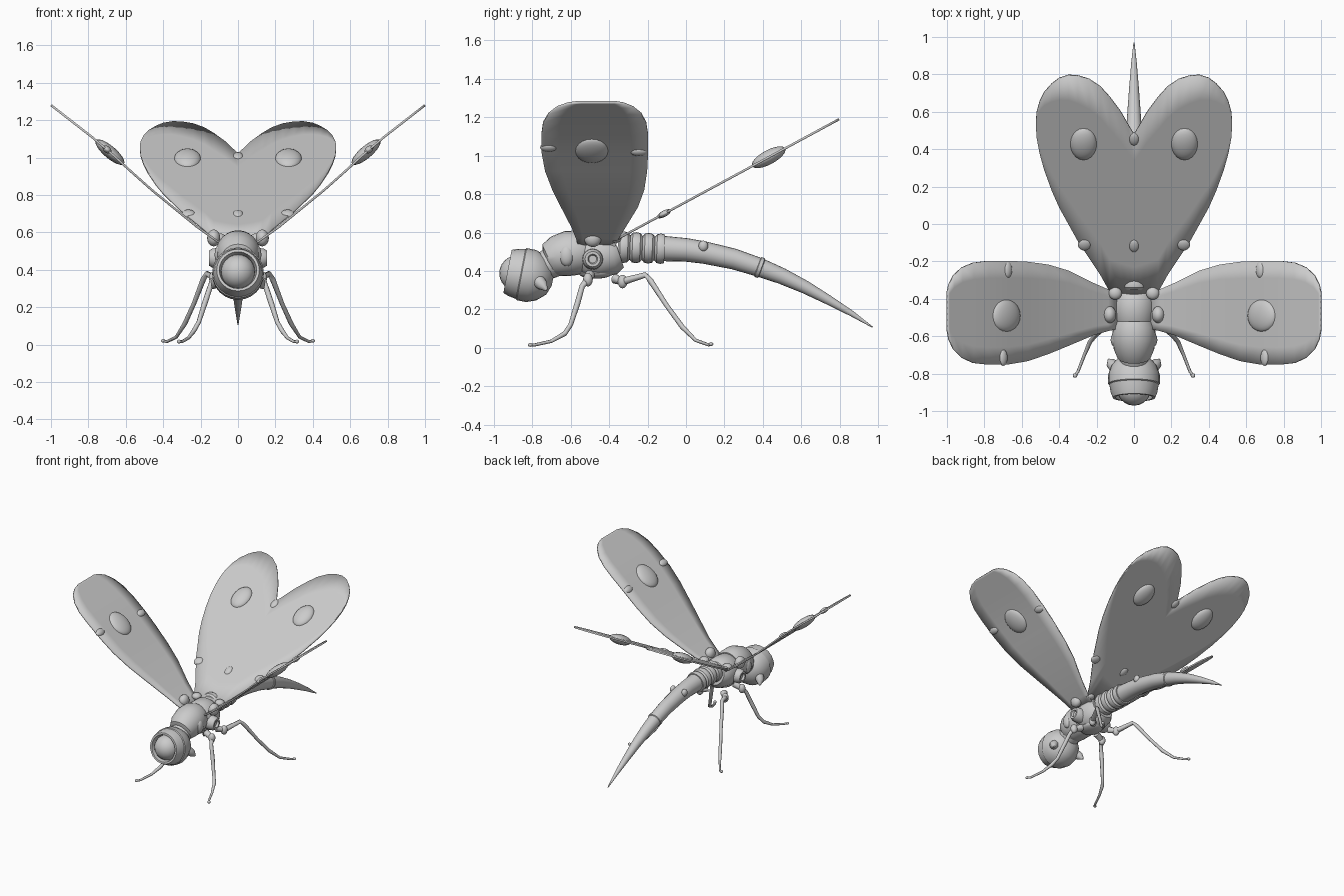
import bpy
import bmesh
import math
from mathutils import Matrix, Vector

cube = bpy.data.objects.get("Cube")
if cube:
    bpy.data.objects.remove(cube, do_unlink=True)

grey = bpy.data.materials.new("light_grey")
grey.use_nodes = True
grey.diffuse_color = (0.6, 0.6, 0.6, 1)
grey.node_tree.nodes["Principled BSDF"].inputs["Base Color"].default_value = (0.6, 0.6, 0.6, 1)


def finish(name, bm, mirror=False, thickness=0, angle=35):
    """Turn a bmesh into a shaded object, optionally mirrored and thickened."""
    bmesh.ops.recalc_face_normals(bm, faces=bm.faces)
    mesh = bpy.data.meshes.new(name)
    bm.to_mesh(mesh)
    bm.free()
    mesh.materials.append(grey)
    obj = bpy.data.objects.new(name, mesh)
    bpy.context.collection.objects.link(obj)
    bpy.ops.object.select_all(action="DESELECT")
    obj.select_set(True)
    bpy.context.view_layer.objects.active = obj
    bpy.ops.object.shade_smooth_by_angle(angle=math.radians(angle))
    if mirror:
        obj.modifiers.new("Mirror", "MIRROR").merge_threshold = 0.001
    if thickness:
        solid = obj.modifiers.new("Solidify", "SOLIDIFY")
        solid.thickness = thickness
        solid.offset = 0
    return obj


def tube(name, points, radii, sides=20, axis=None, mirror=False, angle=35):
    """Round tube through points; a fixed axis turns it into a lathe."""
    bm = bmesh.new()
    points = [Vector(p) for p in points]
    rings = []
    for i, (p, r) in enumerate(zip(points, radii)):
        t = axis or points[min(i + 1, len(points) - 1)] - points[max(i - 1, 0)]
        t = t.normalized()
        u = (Vector((1, 0, 0)) - t * t.x).normalized()
        v = t.cross(u)
        rings.append([bm.verts.new(p + r * (u * math.cos(a) + v * math.sin(a)))
                      for a in (math.tau * k / sides for k in range(sides))])
    for a, b in zip(rings, rings[1:]):
        for k in range(sides):
            n = (k + 1) % sides
            bm.faces.new((a[k], a[n], b[n], b[k]))
    bm.faces.new(rings[0])
    bm.faces.new(rings[-1])
    return finish(name, bm, mirror, angle=angle)


def blob(name, center, radii, axis="X", turn=0, mirror=False):
    """Ellipsoid, turned about one axis."""
    bm = bmesh.new()
    matrix = (Matrix.Translation(center) @ Matrix.Rotation(turn, 4, axis)
              @ Matrix.Diagonal((*radii, 1)))
    bmesh.ops.create_uvsphere(bm, u_segments=20, v_segments=12, radius=1, matrix=matrix)
    return finish(name, bm, mirror)


def wing(name, stations, height):
    """Thin sheet from (x, back y, front y) strips, lifted by height(x, y)."""
    bm = bmesh.new()
    rows = []
    for x, lo, hi in stations:
        ys = [lo + (hi - lo) * k / 6 for k in range(7)]
        rows.append([bm.verts.new((x, y, height(x, y))) for y in ys])
    for a, b in zip(rows, rows[1:]):
        for k in range(6):
            bm.faces.new((a[k], b[k], b[k + 1], a[k + 1]))
    return finish(name, bm, mirror=True, thickness=0.012)


# Head: a cup tilted slightly upward, with one big eye in the opening
face = Vector((0, -0.98, 0.19)).normalized()
head_center = Vector((0, -0.825, 0.378))
cup = [(-0.135, 0.03), (-0.115, 0.08), (-0.07, 0.12), (-0.02, 0.138), (0.03, 0.138),
       (0.035, 0.132), (0.075, 0.125), (0.105, 0.114), (0.105, 0.1), (0.06, 0.09)]
tube("head", [head_center + face * d for d, r in cup], [r for d, r in cup], 24, face)
blob("eye", head_center + face * 0.055, (0.092, 0.092, 0.092))
tube("mandible", [(0.1, -0.765, 0.345), (0.122, -0.745, 0.325), (0.135, -0.725, 0.3)],
     (0.035, 0.028, 0.006), 12, mirror=True)

# Thorax
tube("neck", [(0, -0.75, 0.42), (0, -0.64, 0.47)], (0.075, 0.085))
chest = [(-0.725, 0.45, 0.065), (-0.71, 0.455, 0.09), (-0.67, 0.475, 0.108),
         (-0.61, 0.492, 0.118), (-0.55, 0.497, 0.114), (-0.52, 0.497, 0.1)]
tube("chest", [(0, y, z) for y, z, r in chest], [r for y, z, r in chest], 24)
middle = [(-0.55, 0.485, 0.09), (-0.52, 0.482, 0.11), (-0.45, 0.48, 0.116),
          (-0.38, 0.49, 0.108), (-0.35, 0.5, 0.085)]
tube("middle_thorax", [(0, y, z) for y, z, r in middle], [r for y, z, r in middle], 24)
blob("shoulder_knob", (0.13, -0.485, 0.57), (0.035, 0.045, 0.045), mirror=True)
blob("upper_joint", (0.1, -0.37, 0.57), (0.035, 0.035, 0.025), mirror=True)
blob("chest_plate", (0.095, -0.62, 0.48), (0.03, 0.04, 0.055), mirror=True)
blob("belly_plate", (0, -0.47, 0.39), (0.075, 0.09, 0.03))
socket = [(0.09, 0.055), (0.135, 0.052), (0.155, 0.04), (0.155, 0.026), (0.14, 0.02)]
# Side sockets: short lathed cups pointing sideways
bm = bmesh.new()
rings = [[bm.verts.new((x, -0.485 + r * math.cos(a), 0.462 + r * math.sin(a)))
          for a in (math.tau * k / 16 for k in range(16))] for x, r in socket]
for a, b in zip(rings, rings[1:]):
    for k in range(16):
        bm.faces.new((a[k], a[k - 1], b[k - 1], b[k]))
bm.faces.new(rings[-1])
finish("side_socket", bm, mirror=True)

# Ribbed abdomen base
ribs, rib_radii = [], []
for i in range(4):
    for step, r in ((0, 0.064), (0.012, 0.078), (0.032, 0.082), (0.052, 0.077)):
        y = -0.355 + i * 0.064 + step
        ribs.append((0, y, 0.525 - 0.04 * (y + 0.355)))
        rib_radii.append(r - i * 0.001)
tube("abdomen_ribs", ribs, rib_radii)

# Long tapering tail with a collar
tail = [(-0.12, 0.517, 0.066), (0, 0.51, 0.061), (0.1, 0.495, 0.058), (0.25, 0.462, 0.054),
        (0.385, 0.418, 0.049), (0.5, 0.373, 0.042), (0.62, 0.316, 0.034),
        (0.74, 0.25, 0.025), (0.86, 0.18, 0.015), (0.97, 0.108, 0.003)]
tube("tail", [(0, y, z) for y, z, r in tail], [r for y, z, r in tail])
tube("tail_collar", [(0, 0.37, 0.423), (0, 0.375, 0.421), (0, 0.392, 0.415), (0, 0.397, 0.413)],
     (0.046, 0.055, 0.054, 0.045))
blob("tail_bump", (0.05, 0.09, 0.53), (0.02, 0.025, 0.028), mirror=True)

# Legs with hips and feet
legs = {
    "front_leg": [(0.07, -0.5, 0.38), (0.13, -0.51, 0.355), (0.145, -0.54, 0.32),
                  (0.175, -0.565, 0.23), (0.21, -0.6, 0.12), (0.235, -0.63, 0.075),
                  (0.265, -0.7, 0.035), (0.3, -0.79, 0.015), (0.315, -0.81, 0.016)],
    "hind_leg": [(0.07, -0.37, 0.36), (0.11, -0.33, 0.345), (0.165, -0.21, 0.38),
                 (0.185, -0.185, 0.35), (0.235, -0.1, 0.22), (0.285, -0.02, 0.11),
                 (0.33, 0.05, 0.04), (0.38, 0.12, 0.015), (0.4, 0.13, 0.02)],
}
leg_radii = (0.026, 0.02, 0.014, 0.015, 0.012, 0.013, 0.009, 0.008, 0.008)
for name, path in legs.items():
    tube(name, path, leg_radii, 8, mirror=True, angle=60)
    blob(name + "_hip", path[1], (0.025, 0.025, 0.035), mirror=True)
    blob(name + "_foot", path[-1], (0.012, 0.012, 0.01), mirror=True)

# Rear wings: one flat heart-shaped sheet, rising backward
SLOPE = 0.54


def rear_height(x, y):
    return 0.565 + SLOPE * (y + 0.36)


wing("rear_wings", [
    (0, -0.37, 0.48), (0.03, -0.37, 0.53), (0.07, -0.37, 0.6), (0.13, -0.36, 0.68),
    (0.18, -0.27, 0.735), (0.24, -0.18, 0.775), (0.3, -0.09, 0.793), (0.35, 0, 0.796),
    (0.4, 0.09, 0.78), (0.44, 0.18, 0.75), (0.48, 0.29, 0.705), (0.505, 0.38, 0.655),
    (0.52, 0.46, 0.6), (0.525, 0.53, 0.55)], rear_height)
pitch = math.atan(SLOPE)
for name, x, y, radii in (("rear_wing_spot", 0.27, 0.43, (0.072, 0.098, 0.037)),
                          ("rear_wing_side_bump", 0.265, -0.11, (0.035, 0.035, 0.016))):
    blob(name, (x, y, rear_height(x, y)), radii, "X", pitch, True)
for name, y in (("notch_bump", 0.455), ("wing_root_bump", -0.115)):
    blob(name, (0, y, rear_height(0, y)), (0.027, 0.04, 0.016), "X", pitch)

# Front wings: paddle-shaped sheets, rising sideways
BEND = [(0.08, 0.53), (0.22, 0.63), (0.49, 0.85), (0.73, 1.07), (1, 1.28)]


def front_height(x, y):
    for (x0, z0), (x1, z1) in zip(BEND, BEND[1:]):
        if x <= x1:
            return z0 + (z1 - z0) * (x - x0) / (x1 - x0)
    return BEND[-1][1]


wing("front_wing", [
    (0.08, -0.56, -0.37), (0.14, -0.572, -0.35), (0.22, -0.595, -0.315), (0.35, -0.65, -0.25),
    (0.46, -0.695, -0.217), (0.57, -0.733, -0.202), (0.67, -0.75, -0.197),
    (0.78, -0.752, -0.197), (0.86, -0.743, -0.207), (0.92, -0.715, -0.232),
    (0.965, -0.67, -0.275), (0.99, -0.615, -0.325), (1, -0.56, -0.37)], front_height)
roll = -math.atan(0.85)
for name, x, y, radii in (("front_wing_spot", 0.685, -0.49, (0.098, 0.087, 0.033)),
                          ("front_wing_inner_bump", 0.675, -0.245, (0.027, 0.044, 0.018)),
                          ("front_wing_outer_bump", 0.7, -0.715, (0.027, 0.044, 0.018))):
    blob(name, (x, y, front_height(x, y)), radii, "Y", roll, True)
